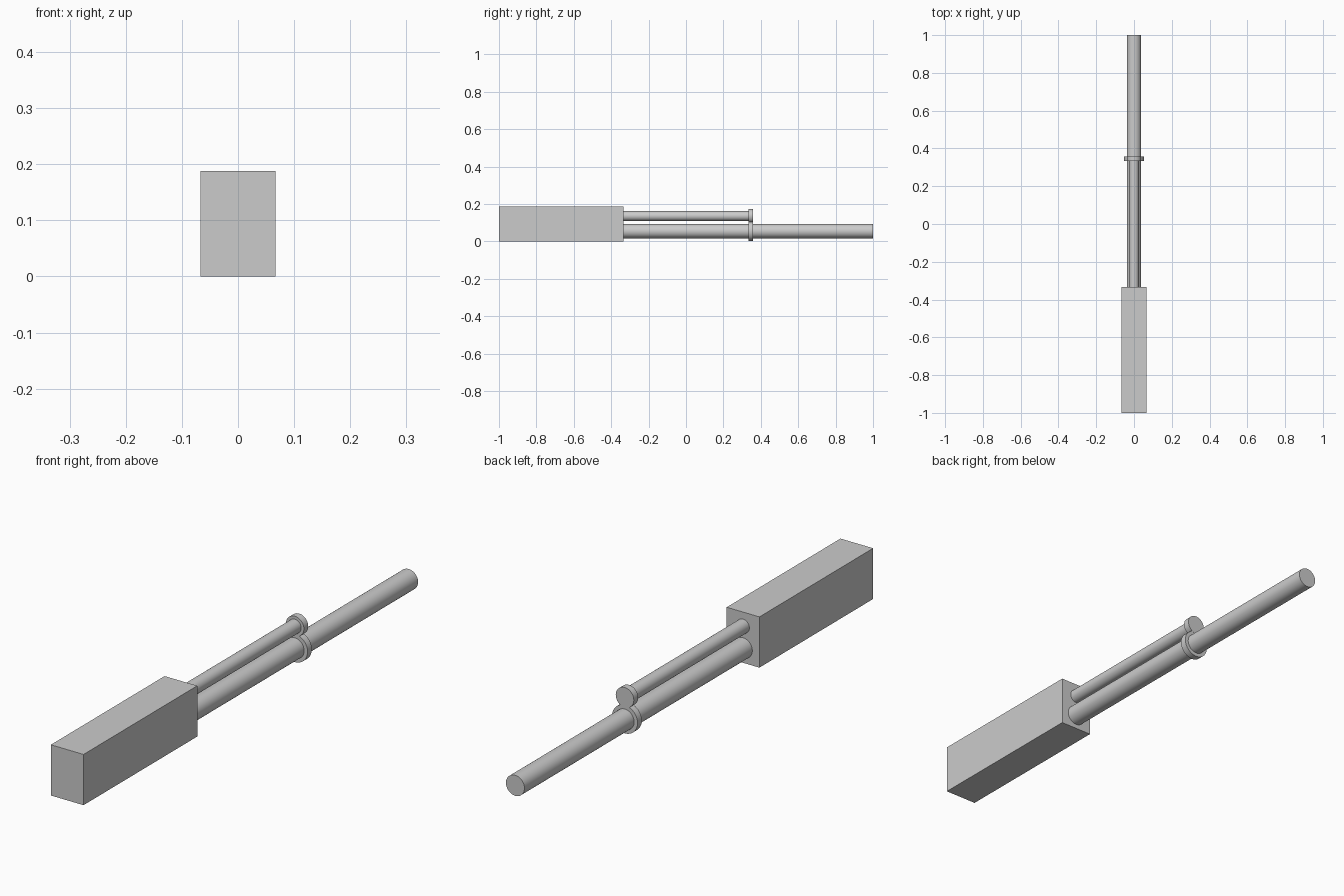
import bpy
from math import pi, radians

if "Cube" in bpy.data.objects:
    bpy.data.objects.remove(bpy.data.objects["Cube"])


def rod(name, radius, z, y0, y1):
    """Cylinder running along y from y0 to y1."""
    bpy.ops.mesh.primitive_cylinder_add(
        vertices=48, radius=radius, depth=y1 - y0,
        location=(0, (y0 + y1) / 2, z), rotation=(pi / 2, 0, 0))
    ob = bpy.context.object
    ob.name = name
    bpy.ops.object.transform_apply(location=False, rotation=True, scale=True)
    bpy.ops.object.shade_smooth_by_angle(angle=radians(30))
    return ob


BODY_END = -0.334
LOW_Z, HIGH_Z = 0.055, 0.136

# Rectangular rear body
bpy.ops.mesh.primitive_cube_add(size=1, location=(0, (-1 + BODY_END) / 2, 0.094))
body = bpy.context.object
body.name = "body"
body.scale = (0.134, 1 + BODY_END, 0.188)
bpy.ops.object.transform_apply(location=False, rotation=False, scale=True)

# Long lower tube and short upper tube
rod("lower_tube", 0.038, LOW_Z, BODY_END - 0.002, 1.0)
rod("upper_tube", 0.026, HIGH_Z, BODY_END - 0.002, 0.335)

# Collar around the lower tube and cap on the upper tube
rod("lower_collar", 0.052, LOW_Z, 0.333, 0.358)
rod("upper_cap", 0.037, HIGH_Z, 0.333, 0.3585)
